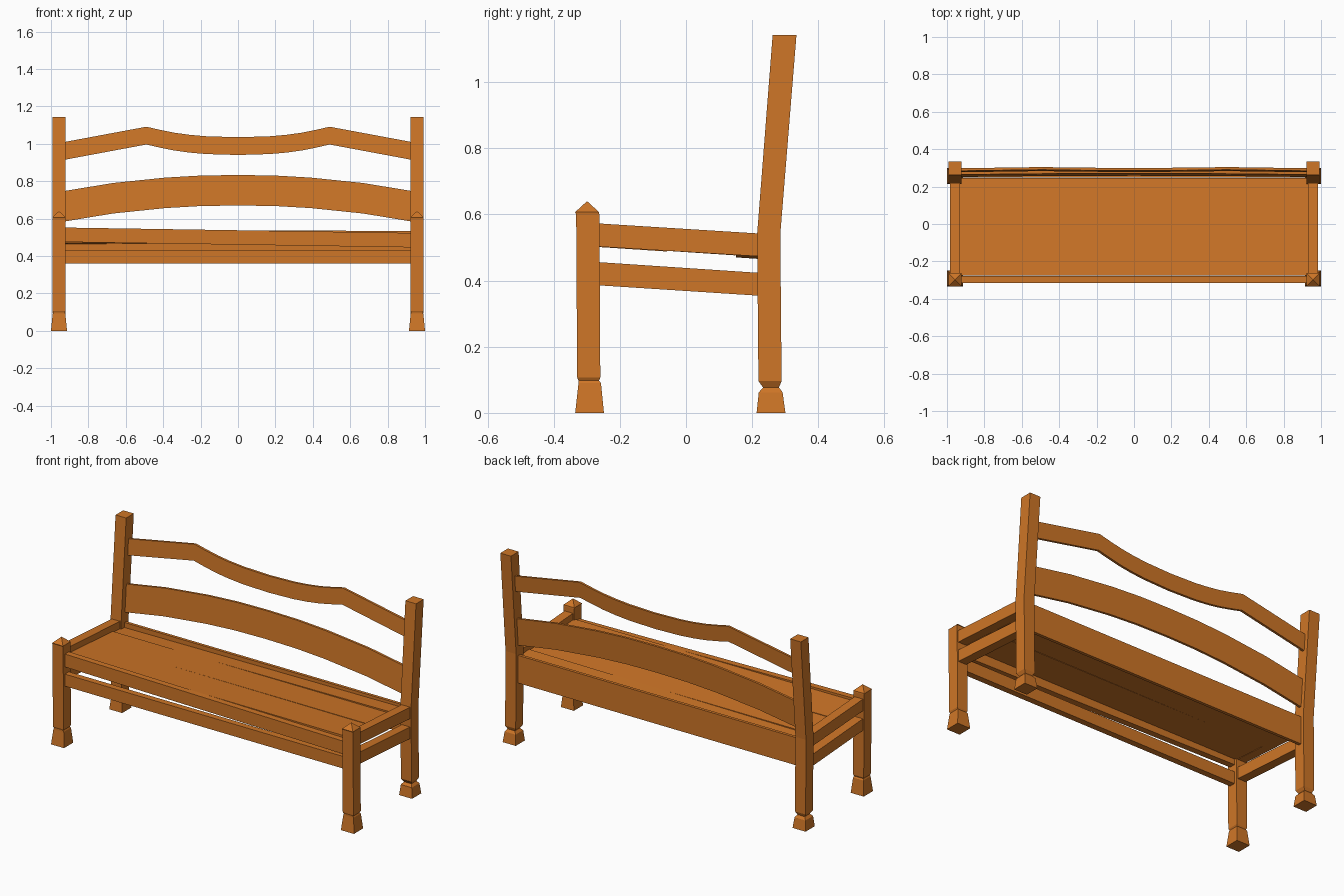
import bpy, bmesh

if "Cube" in bpy.data.objects:
    bpy.data.objects.remove(bpy.data.objects["Cube"])

wood = bpy.data.materials.new("orange_wood")
wood.diffuse_color = (0.62, 0.18, 0.02, 1)
wood.use_nodes = True
wood.node_tree.nodes["Principled BSDF"].inputs["Base Color"].default_value = wood.diffuse_color


def build(name, rings, mirror=False):
    """Loft a closed solid through rings of equal point count."""
    bm = bmesh.new()
    loops = [[bm.verts.new(p) for p in r] for r in rings]
    n = len(loops[0])
    for a, b in zip(loops, loops[1:]):
        for i in range(n):
            j = (i + 1) % n
            bm.faces.new((a[i], a[j], b[j], b[i]))
    bm.faces.new(loops[0][::-1])
    bm.faces.new(loops[-1])
    bmesh.ops.remove_doubles(bm, verts=bm.verts, dist=1e-5)
    bmesh.ops.recalc_face_normals(bm, faces=bm.faces)
    me = bpy.data.meshes.new(name)
    bm.to_mesh(me)
    bm.free()
    me.materials.append(wood)
    ob = bpy.data.objects.new(name, me)
    bpy.context.collection.objects.link(ob)
    if mirror:
        ob.modifiers.new("mirror", 'MIRROR')
    return ob


def post(name, sections):
    """Mirrored square post from (z, y centre, half x, half y) sections."""
    cx = 0.957
    build(name, [[(cx - hx, y - hy, z), (cx + hx, y - hy, z),
                  (cx + hx, y + hy, z), (cx - hx, y + hy, z)]
                 for z, y, hx, hy in sections], mirror=True)


def beam(name, profile, x0, x1, dz0=0, dz1=0, mirror=False):
    """Extrude a (y, z) profile along x, with optional height change at the ends."""
    build(name, [[(x0, y, z + dz0) for y, z in profile],
                 [(x1, y, z + dz1) for y, z in profile]], mirror)


def box(y0, y1, z0, z1):
    return [(y0, z0), (y1, z0), (y1, z1), (y0, z1)]


def slat(name, half, height, offset, thick=0.014):
    """Back slat following a lower-edge curve, leaning with the back posts."""
    pts = [(-x, z) for x, z in reversed(half) if x > 0] + half
    lean = lambda z: 0.252 + 0.077 * (z - 0.54) + offset
    t = thick / 2
    build(name, [[(x, lean(z) - t, z), (x, lean(z) + t, z),
                  (x, lean(z + height) + t, z + height),
                  (x, lean(z + height) - t, z + height)] for x, z in pts])


# Front legs: flared foot, notch, shaft and pyramid cap
yf = -0.294
post("front_leg", [(0, -0.2915, 0.043, 0.0435), (0.09, -0.291, 0.034, 0.034),
                   (0.098, yf, 0.030, 0.031), (0.107, yf, 0.035, 0.035),
                   (0.60, -0.297, 0.035, 0.035), (0.607, -0.299, 0.036, 0.036),
                   (0.64, -0.299, 0, 0)])

# Back legs: flared foot, notch, straight shaft and leaning upper part
post("back_leg", [(0, 0.257, 0.043, 0.0435), (0.062, 0.256, 0.036, 0.036),
                  (0.077, 0.257, 0.024, 0.024), (0.096, 0.254, 0.035, 0.035),
                  (0.54, 0.25, 0.035, 0.035), (1.143, 0.298, 0.035, 0.036)])

# Sloping side rails
for name, zf, zb in (("arm_rail", 0.503, 0.473), ("lower_side_rail", 0.386, 0.354)):
    beam(name, [(-0.27, zf), (0.225, zb), (0.225, zb + 0.069), (-0.27, zf + 0.07)],
         0.93, 0.985, mirror=True)

# Front rails, the upper one slightly crooked
beam("upper_front_rail", box(-0.315, -0.278, 0.46, 0.537), -0.93, 0.93, 0.015, -0.014)
beam("lower_front_rail", box(-0.315, -0.278, 0.36, 0.432), -0.93, 0.93)

# Back apron
beam("back_apron", box(0.248, 0.266, 0.36, 0.525), -0.93, 0.93)

# Seat planks, sloping down to the back
top = lambda y: 0.518 - 0.066 * y
for i, (y0, y1, dl, dr) in enumerate(((-0.275, -0.057, 0.002, -0.002),
                                      (-0.055, 0.149, 0, 0),
                                      (0.151, 0.247, -0.006, 0.008))):
    beam(f"seat_plank_{i + 1}", [(y0, top(y0) - 0.032), (y1, top(y1) - 0.032),
                                 (y1, top(y1)), (y0, top(y0))], -0.93, 0.93, dl, dr)

# Curved back slats
slat("top_slat", [(0, 0.94), (0.17, 0.945), (0.26, 0.953), (0.34, 0.964),
                  (0.42, 0.98), (0.49, 0.996), (0.93, 0.914)], 0.095, 0.003)
slat("middle_slat", [(0, 0.67), (0.2, 0.667), (0.39, 0.656), (0.67, 0.627),
                     (0.93, 0.584)], 0.163, 0.003)
